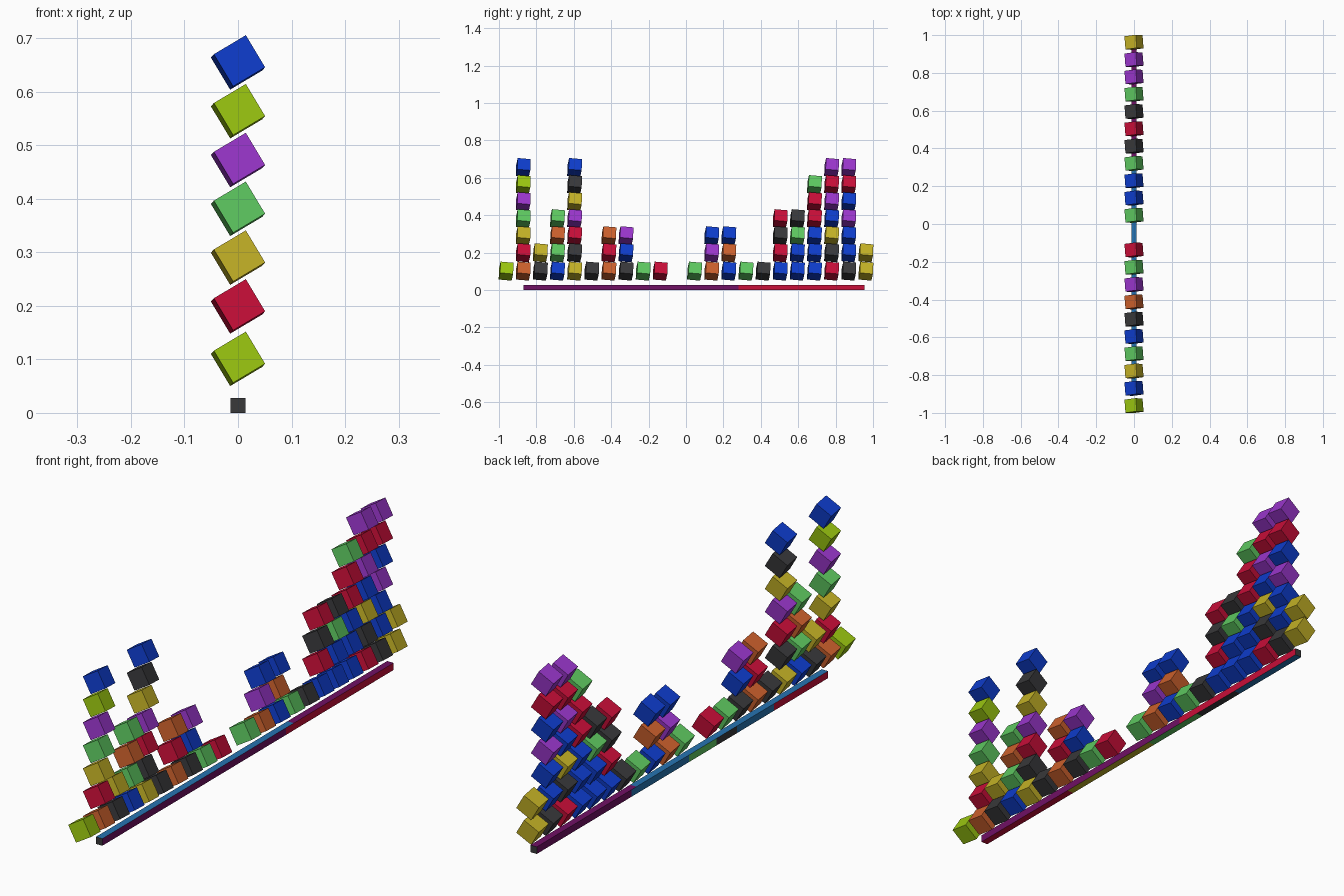
import bpy
import bmesh
from math import cos, sin, radians
from mathutils import Matrix, Vector

if "Cube" in bpy.data.objects:
    bpy.data.objects.remove(bpy.data.objects["Cube"])


def linear(c):
    c /= 255
    return c / 12.92 if c <= 0.04 else ((c + 0.055) / 1.055) ** 2.4


def material(name, *rgb):
    color = [linear(c) for c in rgb] + [1]
    m = bpy.data.materials.new(name)
    m.use_nodes = True
    m.diffuse_color = color
    m.node_tree.nodes["Principled BSDF"].inputs["Base Color"].default_value = color
    return m


# Palette, keyed by a letter used in the stack patterns
MATS = {
    "L": material("lime", 154, 198, 16),
    "O": material("orange", 204, 96, 44),
    "R": material("crimson", 200, 14, 56),
    "Y": material("ochre", 196, 178, 38),
    "G": material("green", 94, 200, 96),
    "P": material("purple", 154, 54, 204),
    "B": material("blue", 14, 60, 204),
    "K": material("charcoal", 56, 56, 58),
    "S": material("steel_blue", 38, 116, 178),
    "M": material("plum", 112, 16, 100),
}


def make_object(name, bm, mats):
    mesh = bpy.data.meshes.new(name)
    bm.to_mesh(mesh)
    bm.free()
    for m in mats:
        mesh.materials.append(m)
    obj = bpy.data.objects.new(name, mesh)
    bpy.context.collection.objects.link(obj)
    return obj


# Blocks: tilted cubes, stacked in columns from front to back
SIDE = 0.07
PITCH = 0.0916
TILT = (Matrix.Rotation(radians(-31), 4, "Y")
        @ Matrix.Rotation(radians(-2), 4, "X")
        @ Matrix.Rotation(radians(6.5), 4, "Z"))

# One word per column, colours from bottom to top ("-" is an empty slot)
STACKS = ("L ORYGPLB KY BGOG YKRPYKB K ORO KBP G R - "
          "G OPB BOB G K BRKR BBGK BBBRRG RKYBPRP KBBPBRP YY").split()

for col, stack in enumerate(STACKS):
    y = (col - (len(STACKS) - 1) / 2) * PITCH
    for level, key in enumerate(stack):
        if key == "-":
            continue
        z = 0.101 if level == 0 else 0.199 + (level - 1) * 0.0912
        bm = bmesh.new()
        bmesh.ops.create_cube(bm, size=SIDE, matrix=TILT)
        block = make_object(f"block_{col + 1}_{level + 1}", bm, [MATS[key]])
        block.location = (0, y, z)

# Base rail: colour bands differ on each long side
FRONT, BACK, WIDTH = -0.87, 0.955, 0.028
BANDS = {
    "right": [(0.28, "M"), (BACK, "R")],
    "top": [(0.33, "S"), (BACK, "M")],
    "left": [(-0.53, "R"), (-0.3, "S"), (-0.17, "K"), (0, "G"), (0.36, "S"), (BACK, "M")],
    "bottom": [(-0.37, "R"), (0.1, "Y"), (0.38, "G"), (0.6, "K"), (BACK, "S")],
}

bm = bmesh.new()
bmesh.ops.create_cube(bm, size=1, matrix=Matrix.Translation((0, (FRONT + BACK) / 2, WIDTH / 2))
                      @ Matrix.Diagonal((WIDTH, BACK - FRONT, WIDTH, 1)))
for cut in sorted({end for bands in BANDS.values() for end, _ in bands if end < BACK}):
    bmesh.ops.bisect_plane(bm, geom=bm.verts[:] + bm.edges[:] + bm.faces[:],
                           plane_co=(0, cut, 0), plane_no=(0, 1, 0))
bm.normal_update()

keys = list(MATS)
for f in bm.faces:
    n = f.normal
    if abs(n.y) > 0.5:
        key = "K"
    else:
        if abs(n.x) > 0.5:
            side = "right" if n.x > 0 else "left"
        else:
            side = "top" if n.z > 0 else "bottom"
        y = f.calc_center_median().y
        key = next(k for end, k in BANDS[side] if y < end)
    f.material_index = keys.index(key)
make_object("base_rail", bm, MATS.values())
